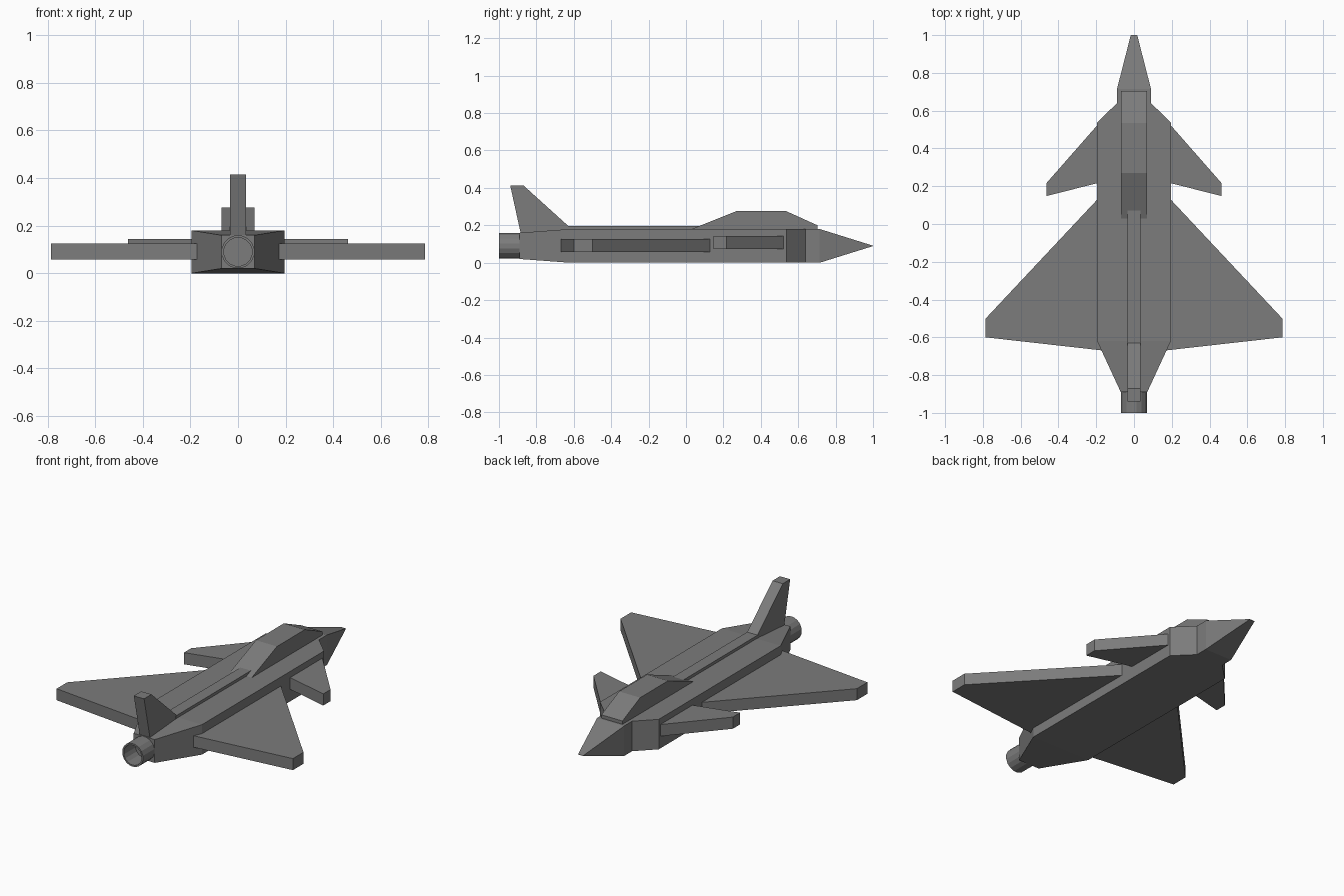
import bpy, bmesh, math
from mathutils import Vector

cube = bpy.data.objects.get("Cube")
if cube:
    bpy.data.objects.remove(cube, do_unlink=True)

grey = bpy.data.materials.new("mid_grey")
grey.use_nodes = True
grey.diffuse_color = (0.2, 0.2, 0.2, 1)
grey.node_tree.nodes["Principled BSDF"].inputs["Base Color"].default_value = (0.2, 0.2, 0.2, 1)


def loft(name, rings, closed=False, mirror=False):
    """Skin matching rings of points; cap the ends, or join last to first."""
    bm = bmesh.new()
    loops = [[bm.verts.new(p) for p in ring] for ring in rings]
    n = len(loops[0])
    pairs = list(zip(loops, loops[1:]))
    if closed:
        pairs.append((loops[-1], loops[0]))
    else:
        bm.faces.new(loops[0])
        bm.faces.new(loops[-1])
    for a, b in pairs:
        for i in range(n):
            j = (i + 1) % n
            bm.faces.new((a[i], a[j], b[j], b[i]))
    bmesh.ops.remove_doubles(bm, verts=bm.verts, dist=0.0005)
    bmesh.ops.recalc_face_normals(bm, faces=bm.faces)
    mesh = bpy.data.meshes.new(name)
    bm.to_mesh(mesh)
    bm.free()
    mesh.materials.append(grey)
    obj = bpy.data.objects.new(name, mesh)
    bpy.context.collection.objects.link(obj)
    if mirror:
        obj.modifiers.new("mirror", 'MIRROR')
    return obj


def side_prism(name, profile, half):
    """Extrude a (y, z) profile across the centre line."""
    return loft(name, [[(x, y, z) for y, z in profile] for x in (-half, half)])


def wing_pair(name, outline, low, high):
    """Extrude an (x, y) outline upwards and mirror it to the other side."""
    return loft(name, [[(x, y, z) for x, y in outline] for z in (low, high)], mirror=True)


# Fuselage: (y, half width, bottom, top) from tail to nose tip
stations = [(-0.89, 0.07, 0.02, 0.16), (-0.62, 0.195, 0, 0.18), (0.537, 0.195, 0, 0.18),
            (0.64, 0.09, 0, 0.18), (0.715, 0.09, 0, 0.18), (1, 0.017, 0.089, 0.091)]
loft("fuselage", [[(-w, y, b), (w, y, b), (w, y, t), (-w, y, t)] for y, w, b, t in stations])

# Main delta wings and forward canards
wing_pair("main_wings", [(0.1, 0.23), (0.785, -0.5), (0.785, -0.6), (0.1, -0.677)], 0.057, 0.126)
wing_pair("canards", [(0.16, 0.562), (0.463, 0.217), (0.463, 0.148), (0.16, 0.225)], 0.073, 0.143)

# Canopy, spine and tail fin along the centre line
side_prism("canopy", [(0.02, 0.17), (0.03, 0.18), (0.27, 0.276), (0.535, 0.276),
                      (0.703, 0.2), (0.703, 0.17)], 0.07)
side_prism("spine", [(-0.64, 0.16), (-0.64, 0.197), (0.08, 0.197), (0.08, 0.16)], 0.035)
side_prism("tail_fin", [(-0.88, 0.14), (-0.94, 0.414), (-0.87, 0.414), (-0.63, 0.197), (-0.6, 0.14)], 0.034)

# Hollow exhaust nozzle
centre = Vector((0, 0, 0.09))
angles = [math.tau * (i + 0.5) / 16 for i in range(16)]
section = [(0.07, -0.87), (0.07, -1), (0.06, -1), (0.06, -0.87)]
loft("exhaust_nozzle", [[centre + Vector((r * math.cos(a), y, r * math.sin(a))) for a in angles]
                        for r, y in section], closed=True)
